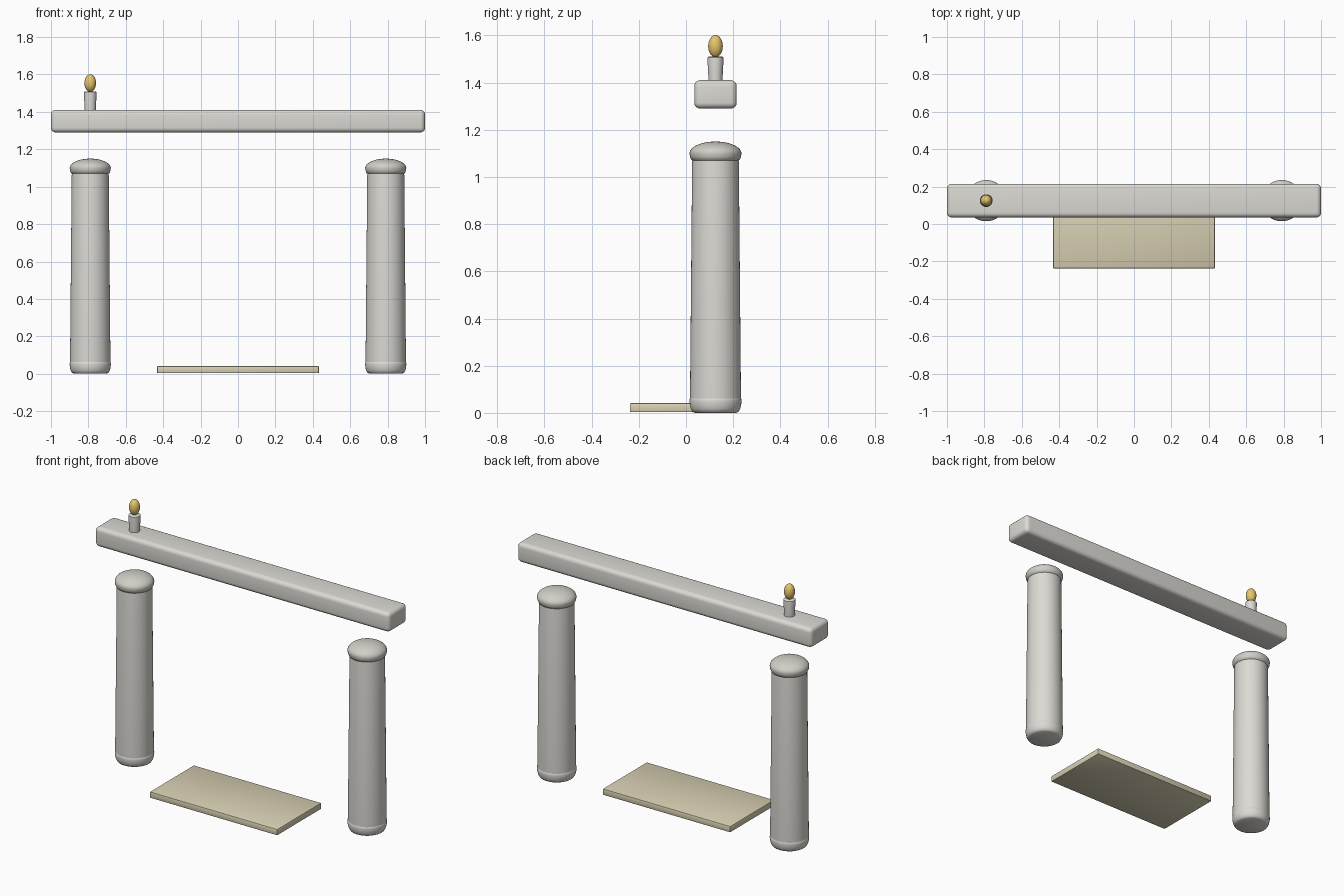
import bpy, math

if "Cube" in bpy.data.objects:
    bpy.data.objects.remove(bpy.data.objects["Cube"])

Y = 0.125   # depth position shared by pillars, beam and candle


def material(name, rgb):
    m = bpy.data.materials.new(name)
    m.diffuse_color = (*rgb, 1)
    m.use_nodes = True
    m.node_tree.nodes["Principled BSDF"].inputs["Base Color"].default_value = m.diffuse_color
    return m


def finish(ob, name, mat=None, angle=40):
    ob.name = name
    if mat:
        ob.data.materials.append(mat)
    bpy.ops.object.select_all(action='DESELECT')
    ob.select_set(True)
    bpy.context.view_layer.objects.active = ob
    bpy.ops.object.shade_smooth_by_angle(angle=math.radians(angle))
    return ob


def lathe(name, profile, x, mat=None, n=48):
    """Closed solid turned from (radius, z) points."""
    verts, faces = [], []
    for r, z in profile:
        for i in range(n):
            a = 2 * math.pi * i / n
            verts.append((r * math.cos(a), r * math.sin(a), z))
    for k in range(len(profile) - 1):
        for i in range(n):
            j = (i + 1) % n
            faces.append((k * n + i, k * n + j, (k + 1) * n + j, (k + 1) * n + i))
    faces.append(tuple(reversed(range(n))))
    faces.append(tuple(range((len(profile) - 1) * n, len(profile) * n)))
    me = bpy.data.meshes.new(name)
    me.from_pydata(verts, [], faces)
    ob = bpy.data.objects.new(name, me)
    bpy.context.collection.objects.link(ob)
    ob.location = (x, Y, 0)
    return finish(ob, name, mat)


def box(name, lo, hi, bevel, segments, mat=None):
    bpy.ops.mesh.primitive_cube_add(size=1, location=[(a + b) / 2 for a, b in zip(lo, hi)])
    ob = bpy.context.object
    ob.scale = [b - a for a, b in zip(lo, hi)]
    bpy.ops.object.transform_apply(location=False, rotation=False, scale=True)
    mod = ob.modifiers.new("bevel", 'BEVEL')
    mod.width, mod.segments = bevel, segments
    bpy.ops.object.modifier_apply(modifier="bevel")
    return finish(ob, name, mat)


stone = material("stone", (0.72, 0.70, 0.66))
cap_stone = material("cap_stone", (0.64, 0.62, 0.57))
sand = material("sand", (0.70, 0.64, 0.46))
gold = material("gold", (0.80, 0.56, 0.15))

# Two pillars: rounded foot, tapered shaft, domed cap
for side, x in (("left", -0.79), ("right", 0.79)):
    lathe(side + "_foot", [(0.088, 0), (0.098, 0.005), (0.105, 0.018), (0.109, 0.035),
                           (0.11, 0.05), (0.109, 0.06), (0.104, 0.066)], x, stone)
    lathe(side + "_shaft", [(0.107, 0.04), (0.108, 0.065), (0.099, 1.06), (0.097, 1.08)], x, stone)
    dome = [(0.11 * math.cos(t * math.pi / 20), 1.10 + 0.05 * math.sin(t * math.pi / 20))
            for t in range(10)]
    lathe(side + "_cap", [(0.09, 1.066), (0.102, 1.072), (0.108, 1.085)] + dome + [(0.002, 1.15)],
          x, cap_stone)

# Floating beam
box("beam", (-1, 0.035, 1.29), (1, 0.215, 1.41), 0.025, 5, stone)

# Floor slab
box("floor_slab", (-0.433, -0.238, 0.003), (0.433, 0.19, 0.041), 0.005, 2, sand)

# Candle
lathe("candle", [(0.030, 1.40), (0.030, 1.42), (0.034, 1.495), (0.033, 1.506), (0.028, 1.51)],
      -0.79, stone, 32)

# Flame
bpy.ops.mesh.primitive_uv_sphere_add(segments=32, ring_count=16, radius=1, location=(-0.79, Y, 1.554))
flame = bpy.context.object
flame.scale = (0.031, 0.031, 0.047)
finish(flame, "flame", gold)
